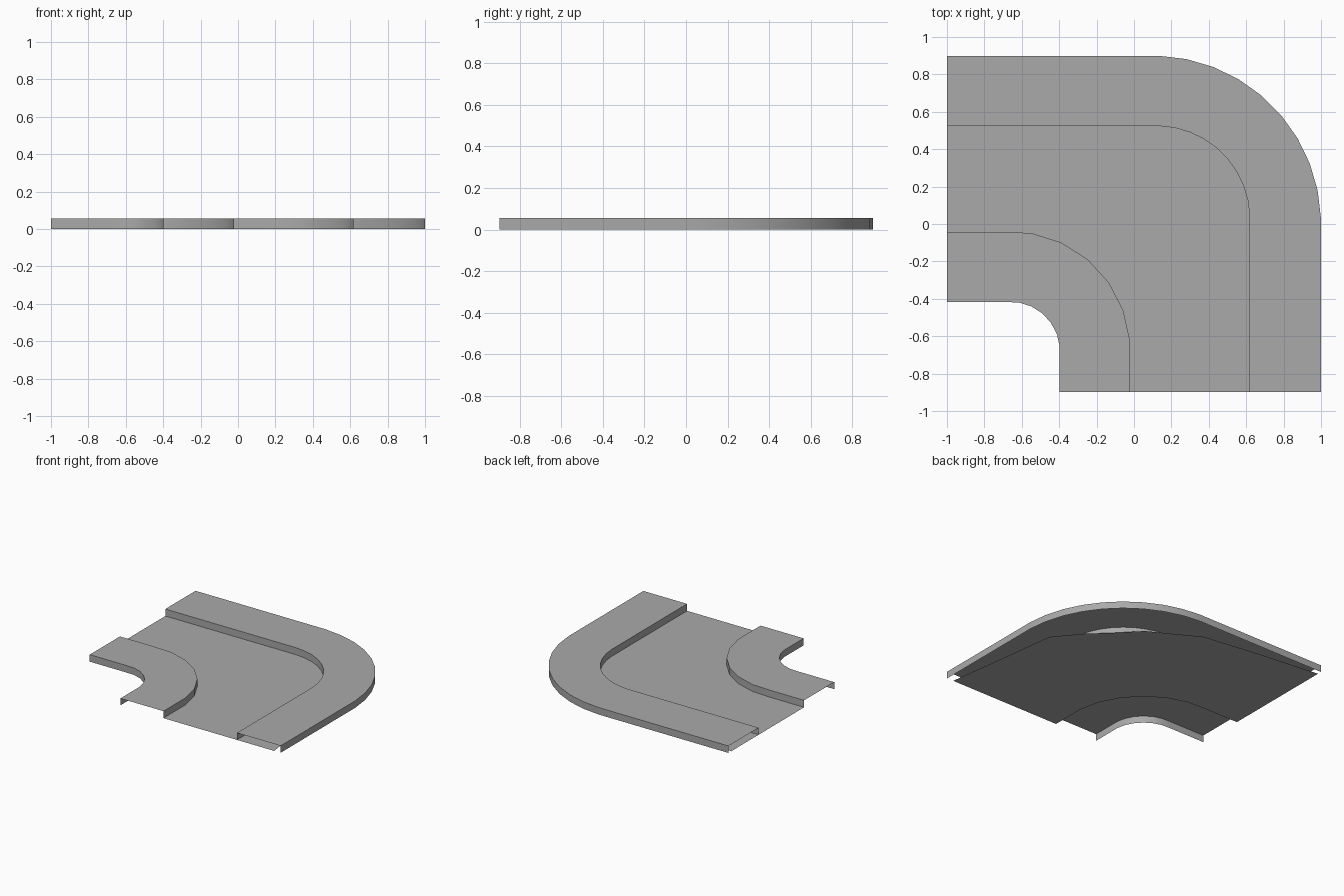
import bpy
import bmesh
from math import cos, sin, radians

cube = bpy.data.objects.get("Cube")
if cube:
    bpy.data.objects.remove(cube, do_unlink=True)

FRONT, SIDE, HEIGHT = -0.897, -1.0, 0.055

concrete = bpy.data.materials.new("concrete grey")
concrete.use_nodes = True
grey = (0.4, 0.4, 0.4, 1)
concrete.diffuse_color = grey
concrete.node_tree.nodes["Principled BSDF"].inputs["Base Color"].default_value = grey


def bend(centre, radius, start, end, steps):
    """Quarter bend with straight runs to the two open ends of the tile."""
    arc = []
    for i in range(steps + 1):
        a = radians(start + (end - start) * i / steps)
        arc.append((centre[0] + radius * cos(a), centre[1] + radius * sin(a)))
    return [(SIDE, arc[0][1])] + arc + [(arc[-1][0], FRONT)]


def loft(name, rails):
    """Skin neighbouring rails, each a (path, height) pair, with quads."""
    bm = bmesh.new()
    rows = [[bm.verts.new((x, y, z)) for x, y in path] for path, z in rails]
    for a, b in zip(rows, rows[1:]):
        for i in range(len(a) - 1):
            bm.faces.new((a[i], b[i], b[i + 1], a[i + 1]))
    mesh = bpy.data.meshes.new(name)
    bm.to_mesh(mesh)
    bm.free()
    mesh.materials.append(concrete)
    obj = bpy.data.objects.new(name, mesh)
    bpy.context.collection.objects.link(obj)
    bpy.ops.object.select_all(action='DESELECT')
    obj.select_set(True)
    bpy.context.view_layer.objects.active = obj
    bpy.ops.object.shade_smooth_by_angle(angle=radians(30))
    return obj


def pavement(name, outer, inner):
    """Hollow raised walkway: outer wall, top and inner wall."""
    loft(name, [(outer, 0), (outer, HEIGHT), (inner, HEIGHT), (inner, 0)])


# Edges of the two walkways, from the inside of the bend outwards
inside_edge = bend((-0.66, -0.68), 0.264, 95, 5, 6)
inside_kerb = bend((-0.66, -0.68), 0.641, 95, 5, 6)
outside_kerb = bend((0.12, 0.025), 0.499, 88, 2, 9)
outside_edge = bend((0.1, 0), 0.9, 88, 2, 9)

pavement("inside_pavement", inside_kerb, inside_edge)
pavement("outside_pavement", outside_edge, outside_kerb)

# Road sheet, running under the outside walkway
road_edge = [(SIDE, 0.865), (-0.5, 0.81), (-0.03, 0.745), (0.35, 0.535),
             (0.5, 0.376), (0.65, 0.235), (0.82, 0.03), (0.88, -0.43),
             (0.943, FRONT)]
loft("road", [(road_edge, 0), (inside_kerb, 0)])
